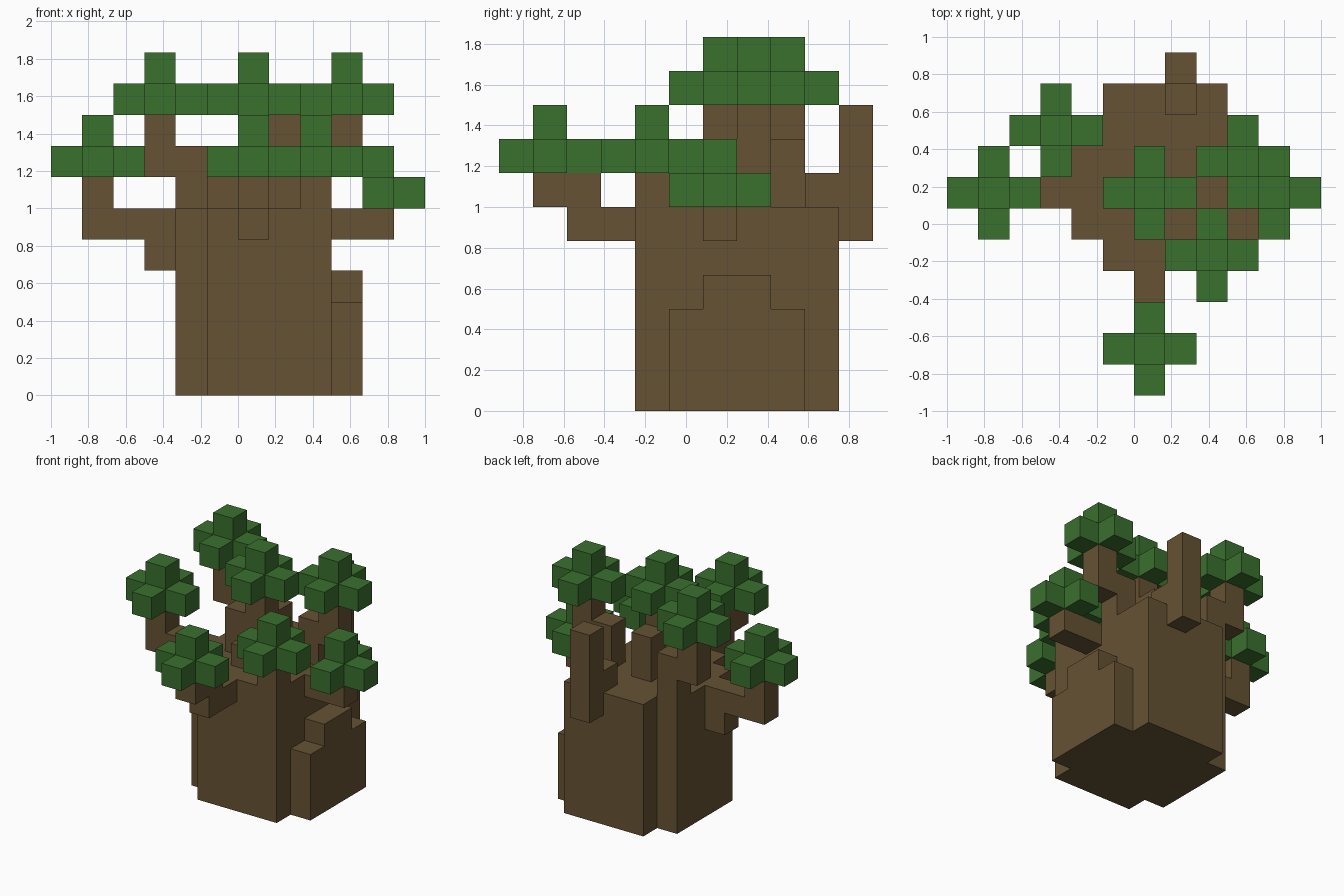
import bpy
import bmesh
from mathutils import Vector

CELL = 1 / 6
ORIGIN = Vector((-6, -5.5, 0))
AXES = [Vector(a) for a in ((1, 0, 0), (0, 1, 0), (0, 0, 1))]

cube = bpy.data.objects.get("Cube")
if cube:
    bpy.data.objects.remove(cube, do_unlink=True)


def material(name, rgb):
    mat = bpy.data.materials.new(name)
    mat.use_nodes = True
    mat.diffuse_color = (*rgb, 1)
    mat.node_tree.nodes["Principled BSDF"].inputs["Base Color"].default_value = (*rgb, 1)
    return mat


bark = material("bark brown", (0.133, 0.084, 0.034))
leaf = material("leaf green", (0.042, 0.162, 0.027))


def block(low, high):
    """All grid cells from low to high, both included."""
    return {(x, y, z)
            for x in range(low[0], high[0] + 1)
            for y in range(low[1], high[1] + 1)
            for z in range(low[2], high[2] + 1)}


def limb(*points):
    """Cells along a chain of straight runs between grid points."""
    cells = set()
    for a, b in zip(points, points[1:]):
        cells |= block([min(p) for p in zip(a, b)], [max(p) for p in zip(a, b)])
    return cells


def tuft(x, y, z):
    """Plus-shaped leaf layer with one cell on top."""
    return {(x, y, z), (x + 1, y, z), (x - 1, y, z),
            (x, y + 1, z), (x, y - 1, z), (x, y, z + 1)}


parts = {}

# Trunk with its stepped buttresses
parts["trunk"] = (block((5, 4, 0), (8, 9, 5)) | block((4, 5, 0), (4, 8, 5)), bark)
parts["side_root"] = (block((9, 5, 0), (9, 8, 2)) | block((9, 6, 3), (9, 7, 3)), bark)

# Branches
branches = {
    "right_branch": limb((3, 6, 4), (3, 6, 5), (1, 6, 5), (1, 6, 6)),
    "back_right_branch": limb((4, 8, 6), (4, 8, 7), (3, 8, 7), (3, 8, 8)),
    "back_left_branch": limb((8, 7, 6), (8, 7, 7), (9, 7, 7), (9, 7, 8)),
    "front_branch": limb((6, 3, 5), (6, 2, 5), (6, 2, 6), (6, 1, 6)),
    "left_branch": limb((9, 6, 5), (10, 6, 5)),
    "front_left_branch": limb((8, 4, 6), (8, 4, 6)),
    "bare_back_branch": limb((7, 9, 6), (7, 10, 6)) | block((7, 10, 5), (7, 10, 8)),
    "center_stem": block((6, 6, 6), (6, 6, 8)) | block((5, 6, 6), (5, 6, 7))
    | block((6, 7, 6), (6, 7, 7)) | {(6, 5, 6)},
}
for name, cells in branches.items():
    parts[name] = (cells, bark)

# Leaf tufts
parts["right_leaves"] = (tuft(1, 6, 7), leaf)
parts["back_right_leaves"] = (tuft(3, 8, 9), leaf)
parts["center_leaves"] = (tuft(6, 6, 9), leaf)
parts["back_left_leaves"] = (tuft(9, 7, 9), leaf)
parts["front_left_leaves"] = (tuft(8, 4, 7), leaf)
parts["front_leaves"] = (tuft(6, 1, 7), leaf)
parts["left_leaves"] = (tuft(10, 6, 6) - {(9, 6, 6)}, leaf)

filled = set().union(*(cells for cells, _ in parts.values()))


def build(name, cells, mat):
    """Outer skin of a group of cells, with flat areas merged."""
    bm = bmesh.new()
    for cell in sorted(cells):
        center = Vector(cell) + Vector((0.5, 0.5, 0.5)) + ORIGIN
        for i, axis in enumerate(AXES):
            u, v = AXES[(i + 1) % 3] / 2, AXES[(i + 2) % 3] / 2
            for side in (1, -1):
                near = tuple(int(c) for c in Vector(cell) + axis * side)
                if near in filled:
                    continue
                mid = center + axis * side / 2
                ring = [mid - u - v, mid + u - v, mid + u + v, mid - u + v]
                bm.faces.new([bm.verts.new(p * CELL) for p in ring[::side]])
    bmesh.ops.remove_doubles(bm, verts=bm.verts, dist=0.001)
    bmesh.ops.dissolve_limit(bm, angle_limit=0.01, verts=bm.verts, edges=bm.edges)
    mesh = bpy.data.meshes.new(name)
    bm.to_mesh(mesh)
    bm.free()
    mesh.materials.append(mat)
    bpy.context.collection.objects.link(bpy.data.objects.new(name, mesh))


for name, (cells, mat) in parts.items():
    build(name, cells, mat)
